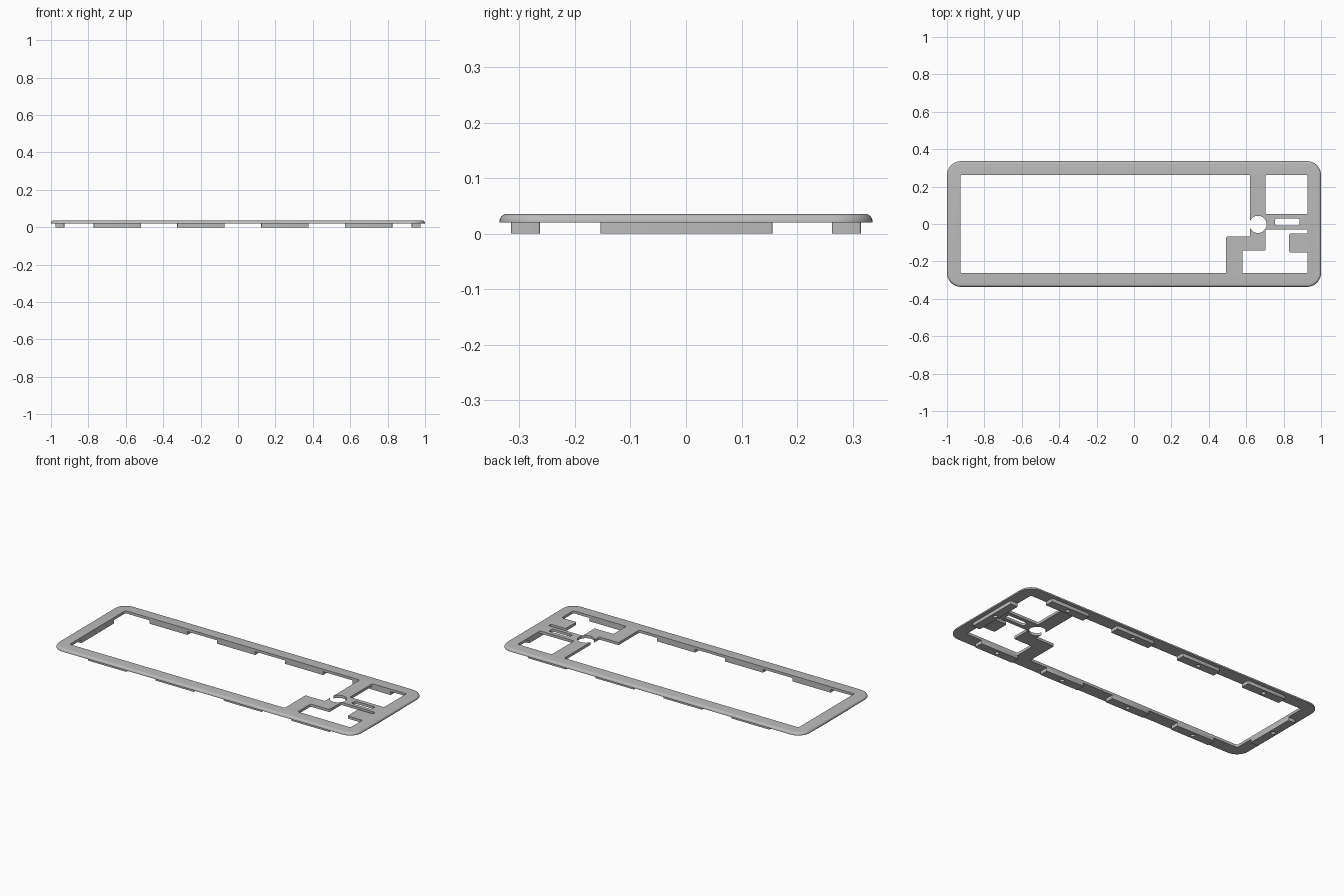
import bpy, bmesh, math
from mathutils import Vector

cube = bpy.data.objects.get("Cube")
if cube:
    bpy.data.objects.remove(cube, do_unlink=True)

grey = bpy.data.materials.new("plain grey")
grey.use_nodes = True
COLOUR = (0.5, 0.5, 0.5, 1)
grey.diffuse_color = COLOUR
grey.node_tree.nodes["Principled BSDF"].inputs["Base Color"].default_value = COLOUR

TAB_H, TOP = 0.02, 0.0355          # plate underside and top
IN_X, IN_Y = 0.928, 0.263          # inner edge of the border


def box(x0, x1, y0, y1):
    return [(x0, y0), (x1, y0), (x1, y1), (x0, y1)]


def circle(cx, cy, r, n=40):
    return [(cx + r * math.cos(math.tau * i / n), cy + r * math.sin(math.tau * i / n)) for i in range(n)]


def rounded(points, r, n=6):
    """Round every corner of an axis-aligned outline."""
    out = []
    pts = [Vector(p) for p in points]
    for i, p in enumerate(pts):
        a = (pts[i - 1] - p).normalized() * r
        b = (pts[(i + 1) % len(pts)] - p).normalized() * r
        for k in range(n + 1):
            t = math.pi / 2 * k / n
            out.append(p + a * (1 - math.sin(t)) + b * (1 - math.cos(t)))
    return out


def prism(name, outline, z0, z1, bevel=0):
    bm = bmesh.new()
    base = bm.faces.new([bm.verts.new((p[0], p[1], z0)) for p in outline])
    ext = bmesh.ops.extrude_face_region(bm, geom=[base])["geom"]
    bmesh.ops.translate(bm, verts=[v for v in ext if isinstance(v, bmesh.types.BMVert)], vec=(0, 0, z1 - z0))
    bmesh.ops.recalc_face_normals(bm, faces=bm.faces)
    if bevel:
        rim = [e for e in bm.edges if all(v.co.z > z1 - 1e-5 for v in e.verts)]
        bmesh.ops.bevel(bm, geom=rim, offset=bevel, segments=6, profile=0.5, affect='EDGES')
    mesh = bpy.data.meshes.new(name)
    bm.to_mesh(mesh)
    bm.free()
    mesh.materials.append(grey)
    obj = bpy.data.objects.new(name, mesh)
    bpy.context.collection.objects.link(obj)
    return obj


def cut(obj, cutters):
    """Subtract the cutters, bake the result and remove the cutters."""
    for c in cutters:
        c.hide_render = True
        mod = obj.modifiers.new("cut", 'BOOLEAN')
        mod.operation, mod.solver, mod.object = 'DIFFERENCE', 'EXACT', c
    deps = bpy.context.evaluated_depsgraph_get()
    mesh = bpy.data.meshes.new_from_object(obj.evaluated_get(deps))
    obj.modifiers.clear()
    obj.data = mesh
    for c in cutters:
        bpy.data.objects.remove(c, do_unlink=True)


# Frame plate with rounded upper rim
plate = prism("frame_plate", rounded(box(-1, 1, -0.336, 0.336), 0.075, 12), TAB_H, TOP, 0.013)

# Openings: main window with a step, square window, slot, round hole, stepped window
main = [(-IN_X, -IN_Y), (0.493, -IN_Y), (0.493, -0.067), (0.62, -0.067), (0.62, IN_Y), (-IN_X, IN_Y)]
stepped = [(0.703, -0.142), (0.579, -0.142), (0.579, -IN_Y), (IN_X, -IN_Y), (IN_X, -0.152),
           (0.83, -0.152), (0.83, -0.051), (IN_X, -0.051), (IN_X, -0.029), (0.703, -0.029)]
openings = [rounded(main, 0.007), rounded(box(0.703, IN_X, 0.053, IN_Y), 0.007),
            rounded(box(0.754, 0.886, -0.007, 0.029), 0.01),
            circle(0.663, -0.002, 0.046), rounded(stepped, 0.007)]
cut(plate, [prism("opening_cutter", o, -0.1, 0.1) for o in openings])

# Tabs under the border, each with a blind screw hole
tabs = []


def tab(name, x0, x1, y0, y1):
    obj = prism(name, rounded(box(x0, x1, y0, y1), 0.004, 3), 0, TAB_H)
    hole = circle((x0 + x1) / 2, (y0 + y1) / 2, 0.012, 20)
    cut(obj, [prism("hole_cutter", hole, -0.01, TAB_H - 0.002)])
    tabs.append(obj)


for i, x in enumerate((-0.645, -0.198, 0.251, 0.698)):
    tab(f"front_tab_{i + 1}", x - 0.127, x + 0.127, -0.315, -IN_Y)
    tab(f"back_tab_{i + 1}", x - 0.127, x + 0.127, IN_Y, 0.315)
tab("right_end_tab", -0.977, -IN_X, -0.154, 0.156)
tab("left_end_tab", IN_X, 0.977, -0.154, 0.156)

# Smooth the curved walls and keep the edges sharp
bpy.ops.object.select_all(action='DESELECT')
for obj in [plate] + tabs:
    obj.select_set(True)
bpy.context.view_layer.objects.active = plate
bpy.ops.object.shade_smooth_by_angle(angle=math.radians(35))
